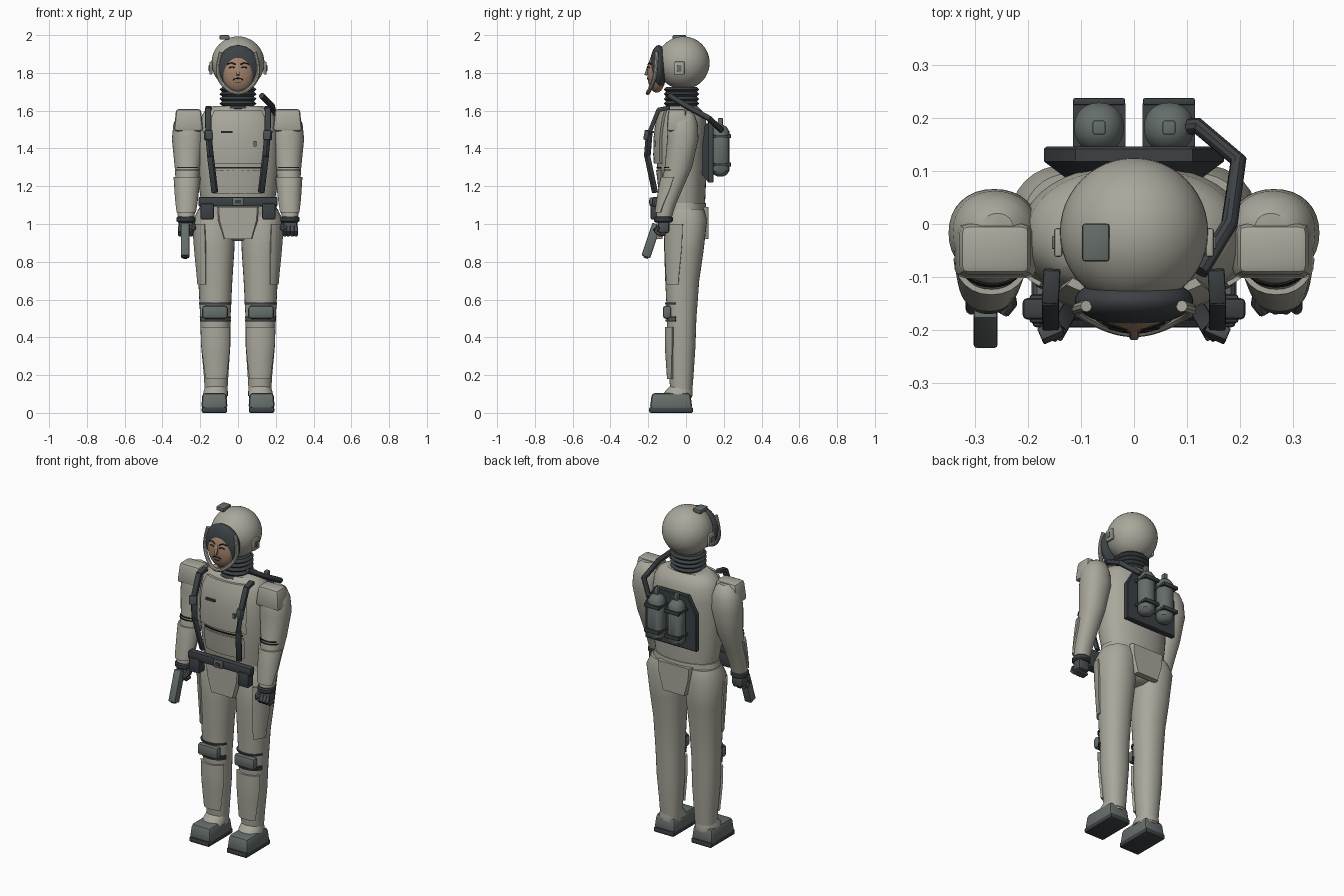
import bpy, bmesh
from math import sin, cos, pi, radians, sqrt
from mathutils import Vector, Matrix

cube = bpy.data.objects.get("Cube")
if cube:
    bpy.data.objects.remove(cube, do_unlink=True)


def material(name, r, g, b):
    m = bpy.data.materials.new(name)
    m.use_nodes = True
    m.diffuse_color = (r, g, b, 1)
    m.node_tree.nodes["Principled BSDF"].inputs["Base Color"].default_value = (r, g, b, 1)
    return m


SUIT = material("warm grey suit", .40, .39, .33)
DARK = material("dark slate", .045, .053, .058)
GEAR = material("green grey gear", .13, .155, .145)
GLOVE = material("glove grey", .07, .08, .085)
SKIN = material("skin", .36, .225, .15)
INK = material("near black", .012, .012, .013)


def finish(name, bm, mat):
    bmesh.ops.recalc_face_normals(bm, faces=bm.faces)
    me = bpy.data.meshes.new(name)
    bm.to_mesh(me)
    bm.free()
    ob = bpy.data.objects.new(name, me)
    bpy.context.collection.objects.link(ob)
    me.materials.append(mat)
    smooth(ob)
    return ob


def smooth(ob):
    bpy.ops.object.select_all(action='DESELECT')
    ob.select_set(True)
    bpy.context.view_layer.objects.active = ob
    bpy.ops.object.shade_smooth_by_angle(angle=radians(35))


def loft(name, loops, mat):
    """Bridge equal-length loops of points and cap both ends."""
    bm = bmesh.new()
    rows = [[bm.verts.new(p) for p in loop] for loop in loops]
    n = len(rows[0])
    for a, b in zip(rows, rows[1:]):
        for i in range(n):
            bm.faces.new((a[i], a[(i + 1) % n], b[(i + 1) % n], b[i]))
    bm.faces.new(rows[0])
    bm.faces.new(rows[-1])
    return finish(name, bm, mat)


def rim(ring, a, off=0):
    """Point on a body section; angle 0 faces the front. Ring: z, cx, rx, front y, back y."""
    z, cx, rx, y0, y1 = ring
    s, c = sin(a), cos(a)
    p = lambda v: abs(v) ** .92 * (1 if v > 0 else -1)
    return Vector((cx + (rx + off) * p(s), (y0 + y1) / 2 - ((y1 - y0) / 2 + off) * p(c), z))


def section(rings, z):
    for a, b in zip(rings, rings[1:]):
        if min(a[0], b[0]) <= z <= max(a[0], b[0]):
            t = (z - a[0]) / (b[0] - a[0])
            return [u + (v - u) * t for u, v in zip(a, b)]


def tube(name, rings, mat, n=32):
    return loft(name, [[rim(r, 2 * pi * i / n) for i in range(n)] for r in rings], mat)


def shell(name, rings, z0, z1, a0, a1, mat, off=.012, taper=1.0, n=12, rows=7):
    """Plate that hugs a body between two heights and two angles (degrees)."""
    loops = []
    mid, half = radians(a0 + a1) / 2, radians(a1 - a0) / 2
    for k in range(rows):
        t = k / (rows - 1)
        r = section(rings, z0 + (z1 - z0) * t)
        h = half * (taper + (1 - taper) * min(1, t * 1.6))
        arc = [mid + h * (2 * i / n - 1) for i in range(n + 1)]
        loops.append([rim(r, a, off) for a in arc] + [rim(r, a, -.01) for a in reversed(arc)])
    return loft(name, loops, mat)


def box(name, pos, size, mat, bevel=0.0, rot=None, top=1.0):
    bm = bmesh.new()
    bmesh.ops.create_cube(bm, size=1)
    for v in bm.verts:
        k = top if v.co.z > 0 else 1
        v.co = Vector((v.co.x * size[0] * k, v.co.y * size[1] * k, v.co.z * size[2]))
    if bevel:
        bmesh.ops.bevel(bm, geom=bm.edges[:], offset=bevel, segments=2, profile=.5, affect='EDGES')
    m = Matrix.Translation(pos) @ (rot.to_matrix().to_4x4() if rot else Matrix())
    bmesh.ops.transform(bm, matrix=m, verts=bm.verts)
    return finish(name, bm, mat)


def beam(name, a, b, w, t, mat, bevel=.004):
    a, b = Vector(a), Vector(b)
    d = b - a
    return box(name, (a + b) / 2, (w, t, d.length + t * .4), mat, bevel, d.to_track_quat('Z', 'Y'))


def ball(name, pos, radii, mat, n=32):
    bm = bmesh.new()
    bmesh.ops.create_uvsphere(bm, u_segments=n, v_segments=n // 2, radius=1)
    bmesh.ops.transform(bm, matrix=Matrix.Translation(pos) @ Matrix.Diagonal((*radii, 1)), verts=bm.verts)
    return finish(name, bm, mat)


def hose(name, pts, r, mat, kind='POLY'):
    cu = bpy.data.curves.new(name, 'CURVE')
    cu.dimensions, cu.bevel_depth, cu.bevel_resolution, cu.use_fill_caps = '3D', r, 3, True
    sp = cu.splines.new(kind)
    sp.points.add(len(pts) - 1)
    for p, q in zip(sp.points, pts):
        p.co = (*q, 1)
    sp.use_endpoint_u, sp.order_u = True, 3
    ob = bpy.data.objects.new(name, cu)
    bpy.context.collection.objects.link(ob)
    cu.materials.append(mat)
    bpy.ops.object.select_all(action='DESELECT')
    ob.select_set(True)
    bpy.context.view_layer.objects.active = ob
    bpy.ops.object.convert(target='MESH')
    smooth(bpy.context.view_layer.objects.active)


# Torso and pelvis
TORSO = [(1.09, 0, .19, -.125, .1), (1.2, 0, .208, -.14, .105), (1.35, 0, .215, -.158, .11),
         (1.48, 0, .213, -.155, .112), (1.56, 0, .2, -.14, .105), (1.6, 0, .175, -.125, .085),
         (1.625, 0, .13, -.1, .06)]
HIPS = [(1.11, 0, .2, -.125, .105), (1.04, 0, .215, -.13, .112), (.98, 0, .17, -.125, .11),
        (.93, 0, .1, -.1, .085), (.91, 0, .05, -.06, .05)]
tube("torso", TORSO, SUIT, 40)
tube("pelvis", HIPS, SUIT, 40)
shell("chest_plate", TORSO, 1.32, 1.6, -40, 40, SUIT, .016)
shell("chest_seam", TORSO, 1.295, 1.303, -34, 34, INK, .005, rows=2)
shell("belly_plate", TORSO, 1.16, 1.285, -36, 36, SUIT, .008)
box("chest_slot", (-.06, -.176, 1.487), (.06, .012, .012), DARK)
box("chest_tag", (.09, -.166, 1.425), (.014, .014, .028), GEAR)
for name, y, d in (("front_flap", -.125, -.03), ("back_flap", .085, .035)):
    loft(name, [[(x * k, yy, z) for x, z in ((-.11, 1.09), (.11, 1.09), (.105, 1.02), (.075, .92), (-.075, .92), (-.105, 1.02))]
                for k, yy in ((1, y), (1, y + d * .7), (.93, y + d))], SUIT)

# Belt
box("belt", (0, -.16, 1.118), (.42, .04, .05), DARK, .008)
box("belt_buckle", (0, -.185, 1.118), (.06, .016, .045), GEAR, .005)
box("buckle_inset", (0, -.193, 1.118), (.032, .008, .02), DARK)

# Neck bellows
tube("neck_bellows", [(1.6 + .0125 * i, 0, .098 if i % 2 else .084, -.118 + .012 * (i % 2 == 0), .07 - .012 * (i % 2 == 0))
                      for i in range(11)], DARK)

# Helmet, face and visor frame
HEAD = Vector((0, -.015, 1.853))
ball("helmet", HEAD, (.14, .14, .14), SUIT, 48)
ball("visor_frame", (0, -.145, 1.83), (.112, .047, .117), DARK, 40)
ball("face", (0, -.155, 1.80), (.085, .05, .105), SKIN, 40)
hose("visor_rim", [(.09, -.155, 1.91), (.107, -.158, 1.85), (.106, -.165, 1.77), (.05, -.195, 1.705), (0, -.205, 1.69),
                   (-.05, -.195, 1.705), (-.106, -.165, 1.77), (-.107, -.158, 1.85), (-.09, -.155, 1.91)], .011, SUIT, 'NURBS')
box("helmet_top_unit", (-.072, -.035, 1.988), (.052, .072, .024), GEAR, .006)


def on_face(x, z):
    return (x, -.156 - .05 * sqrt(max(0, 1 - (x / .085) ** 2 - ((z - 1.8) / .105) ** 2)), z)


beam("nose", (0, -.197, 1.835), (0, -.212, 1.79), .018, .016, SKIN, .005)
for s in (-1, 1):
    hose("eyebrow", [on_face(s * x, z) for x, z in ((.014, 1.845), (.035, 1.854), (.058, 1.846))], .0035, INK)
    hose("eye", [on_face(s * x, z) for x, z in ((.018, 1.828), (.032, 1.832), (.047, 1.827))], .003, INK)
    hose("moustache", [on_face(s * x, z) for x, z in ((0, 1.772), (.014, 1.77), (.026, 1.763))], .003, INK)
    box("ear_unit", (s * .143, -.035, 1.825), (.016, .054, .068), SUIT, .005)
    box("ear_unit_core", (s * .151, -.035, 1.825), (.008, .024, .034), GEAR, .002)
hose("mouth", [on_face(x, 1.75) for x in (-.016, 0, .016)], .002, INK)

# Limb sections for each side
for s in (-1, 1):
    side = "left_" if s > 0 else "right_"
    ARM = [(1.6, s * .258, .03, -.04, .02), (1.58, s * .26, .06, -.075, .045), (1.53, s * .262, .08, -.097, .062),
           (1.45, s * .264, .086, -.1, .066), (1.3, s * .267, .068, -.112, .032), (1.2, s * .271, .057, -.135, -.012),
           (1.1, s * .273, .05, -.15, -.055), (1.02, s * .275, .042, -.16, -.08)]
    LEG = [(1.08, s * .12, .09, -.1, .095), (1.02, s * .125, .112, -.12, .112), (.85, s * .122, .102, -.115, .092),
           (.7, s * .12, .09, -.11, .07), (.5, s * .12, .08, -.1, .055), (.35, s * .118, .077, -.1, .05),
           (.2, s * .116, .065, -.09, .04), (.08, s * .116, .058, -.08, .03)]
    # Arm, pads and glove
    tube(side + "arm", ARM, SUIT)
    box(side + "shoulder_pad", (s * .262, -.048, 1.55), (.156, .11, .118), SUIT, .016, top=.84)
    for i, z in enumerate((1.283, 1.297)):
        shell(side + "elbow_fold", ARM, z, z + .006, -60 + 12 * i, 60 - 12 * i, INK, .004, rows=2)
    shell(side + "forearm_plate", ARM, 1.06, 1.25, -85, 85, SUIT, .01, taper=.75)
    tube(side + "cuff", [(z, s * .275, r, -.12 - r, -.12 + r) for z, r in ((1.04, .044), (1.033, .05), (1.015, .05), (1.008, .042))], DARK)
    box(side + "palm", (s * .277, -.118, .985), (.076, .062, .07), GLOVE, .016)
    for i in range(4):
        x = s * (.247 + .02 * i)
        hose(side + "finger", [(x, -.145, .985), (x, -.16, .962), (x, -.14, .943), (x, -.11, .947)], .011, GLOVE)
    hose(side + "thumb", [(s * .238, -.12, 1.0), (s * .232, -.15, .98), (s * .245, -.165, .965)], .012, GLOVE)
    # Leg and plates
    tube(side + "leg", LEG, SUIT)
    shell(side + "thigh_plate", LEG, .68, 1.0, *sorted((s * 25, s * 85)), SUIT, .008, taper=.8)
    shell(side + "shin_plate", LEG, .18, .455, -58, 58, SUIT, .012, taper=.8)
    box(side + "knee_pad", (s * .122, -.1, .533), (.136, .045, .07), GEAR, .016)
    for z in (.485, .5, .575):
        shell(side + "knee_strap", LEG, z, z + .009, -68, 68, DARK, .008, rows=2)
    # Boot
    tube(side + "ankle", [(.14, s * .116, .056, -.085, .03), (.115, s * .118, .064, -.11, .035), (.09, s * .12, .066, -.13, .035)], SUIT)
    box(side + "boot", (s * .125, -.079, .063), (.14, .226, .086), GEAR, .018, top=.9)
    box(side + "sole", (s * .125, -.079, .015), (.134, .232, .03), DARK, .008)
    # Harness strap and pouch
    path = [(s * .155, -.09, 1.615), (s * .158, -.145, 1.605), (s * .157, -.195, 1.48), (s * .146, -.205, 1.36), (s * .123, -.165, 1.17)]
    for a, b in zip(path, path[1:]):
        beam(side + "strap", a, b, .032, .022, DARK)
    beam(side + "strap_buckle", (s * .158, -.2, 1.49), (s * .155, -.207, 1.45), .044, .026, GLOVE)
    box(side + "pouch", (s * .163, -.16, 1.066), (.07, .055, .085), DARK, .008)
    # Air tank with brackets
    x = s * .066
    tube(side + "tank", [(1.392 + zz, x, r, .182 - r, .182 + r) for zz, r in
                         ((-.14, .015), (-.132, .033), (-.112, .047), (.1, .047), (.122, .033), (.133, .015))], GEAR, 24)
    box(side + "tank_valve", (x, .182, 1.54), (.024, .026, .04), GEAR, .003)
    for z in (1.315, 1.465):
        box(side + "tank_bracket", (x, .231, z), (.098, .013, .022), DARK, .003)
        box(side + "tank_clamp", (x, .182, z), (.099, .09, .014), DARK)

# Backpack plate and air hose
outline = [(-.17, 1.22), (.17, 1.22), (.17, 1.44), (.11, 1.54), (-.11, 1.54), (-.17, 1.44)]
loft("backpack_plate", [[(px * k, y, 1.38 + (pz - 1.38) * k) for px, pz in outline]
                        for k, y in ((.74, .085), (1, .118), (1, .142), (.97, .146))], DARK)
hose("air_hose", [(.085, .182, 1.5), (.12, .185, 1.5), (.197, .12, 1.56), (.18, 0, 1.625), (.125, -.09, 1.68)], .016, DARK)

# Sidearm held in the right hand
beam("sidearm_body", (-.28, -.158, .99), (-.28, -.21, .835), .045, .048, GEAR, .006)
beam("sidearm_grip", (-.28, -.15, .972), (-.28, -.105, .955), .03, .035, DARK)
beam("sidearm_muzzle", (-.28, -.207, .84), (-.28, -.213, .824), .026, .026, DARK)
